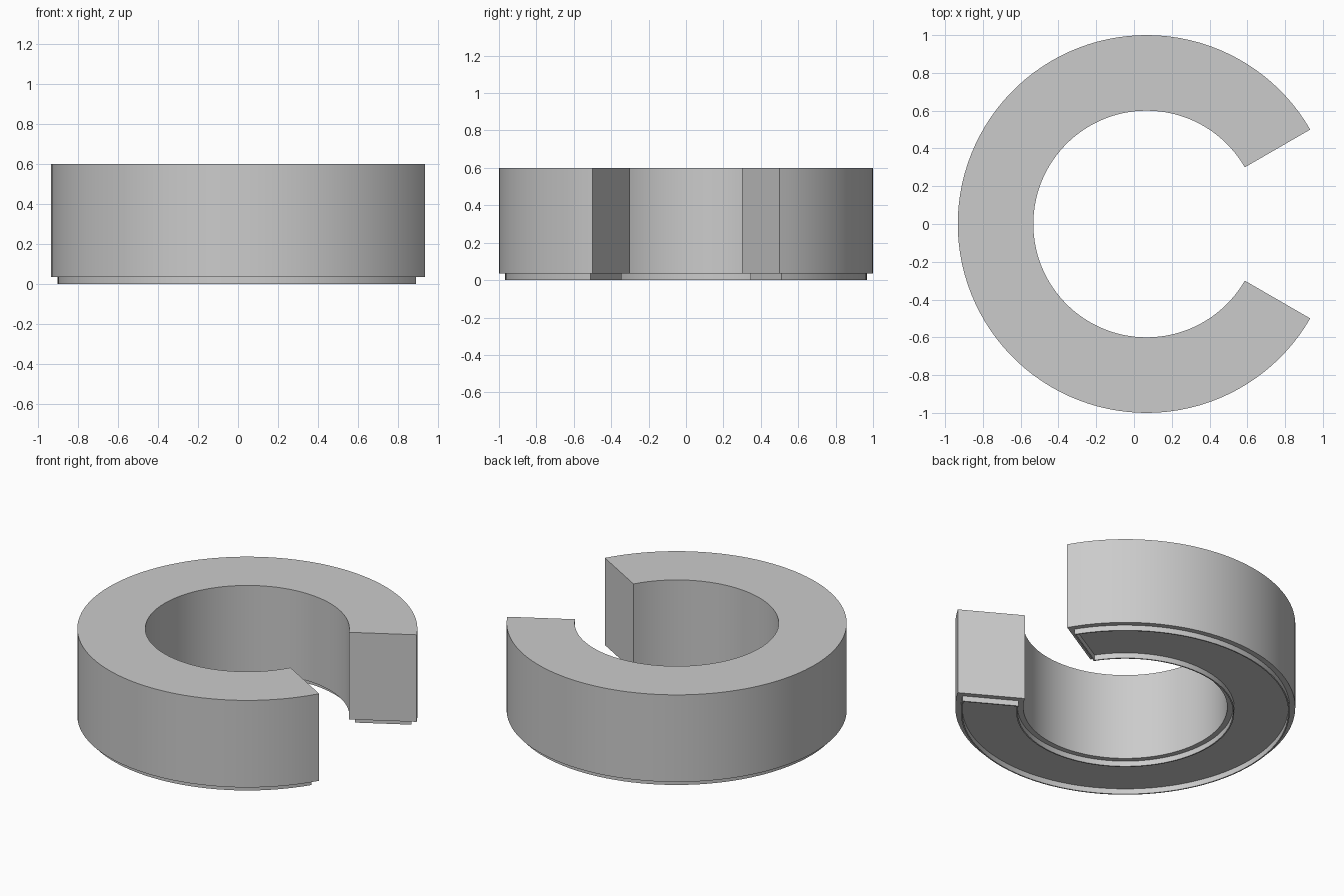
import bpy, bmesh, math

if "Cube" in bpy.data.objects:
    bpy.data.objects.remove(bpy.data.objects["Cube"], do_unlink=True)

OUTER, INNER, HALF_GAP = 1.0, 0.6, math.radians(30)
CENTRE_X = OUTER - (OUTER + OUTER * math.cos(HALF_GAP)) / 2
SEGMENTS = 96
LIP_HEIGHT, TOP = 0.035, 0.6

grey = bpy.data.materials.new("light_grey")
grey.use_nodes = True
colour = (0.6, 0.6, 0.6, 1)
grey.diffuse_color = colour
grey.node_tree.nodes["Principled BSDF"].inputs["Base Color"].default_value = colour


def arc(radius, inset):
    """Arc of the open ring, its ends pulled back parallel to the gap faces."""
    start = HALF_GAP + math.asin(inset / radius)
    sweep = 2 * (math.pi - start)
    angles = [start + sweep * i / SEGMENTS for i in range(SEGMENTS + 1)]
    return [(CENTRE_X + radius * math.cos(a), radius * math.sin(a)) for a in angles]


def outline(inset):
    """Closed C-shaped outline, inset evenly on every side."""
    return arc(OUTER - inset, inset) + arc(INNER + inset, inset)[::-1]


def finish(name, bm):
    bmesh.ops.recalc_face_normals(bm, faces=bm.faces)
    mesh = bpy.data.meshes.new(name)
    bm.to_mesh(mesh)
    bm.free()
    mesh.materials.append(grey)
    obj = bpy.data.objects.new(name, mesh)
    bpy.context.collection.objects.link(obj)
    bpy.ops.object.select_all(action='DESELECT')
    obj.select_set(True)
    bpy.context.view_layer.objects.active = obj
    bpy.ops.object.shade_smooth_by_angle(angle=math.radians(30))


def add_loop(bm, points, z):
    return [bm.verts.new((x, y, z)) for x, y in points]


def bridge(bm, a, b):
    for i in range(len(a)):
        j = (i + 1) % len(a)
        bm.faces.new((a[i], a[j], b[j], b[i]))


# Thick open ring
bm = bmesh.new()
low = add_loop(bm, outline(0), LIP_HEIGHT)
high = add_loop(bm, outline(0), TOP)
bridge(bm, low, high)
for loop in (low, high):
    for i in range(SEGMENTS):
        bm.faces.new((loop[i], loop[i + 1], loop[-2 - i], loop[-1 - i]))
finish("open_ring", bm)

# Thin lip that runs around the underside and leaves it recessed
bm = bmesh.new()
out_line, in_line = outline(0.033), outline(0.041)
loops = [add_loop(bm, out_line, 0), add_loop(bm, out_line, LIP_HEIGHT + 0.005),
         add_loop(bm, in_line, LIP_HEIGHT + 0.005), add_loop(bm, in_line, 0)]
for i in range(4):
    bridge(bm, loops[i], loops[(i + 1) % 4])
finish("underside_lip", bm)
